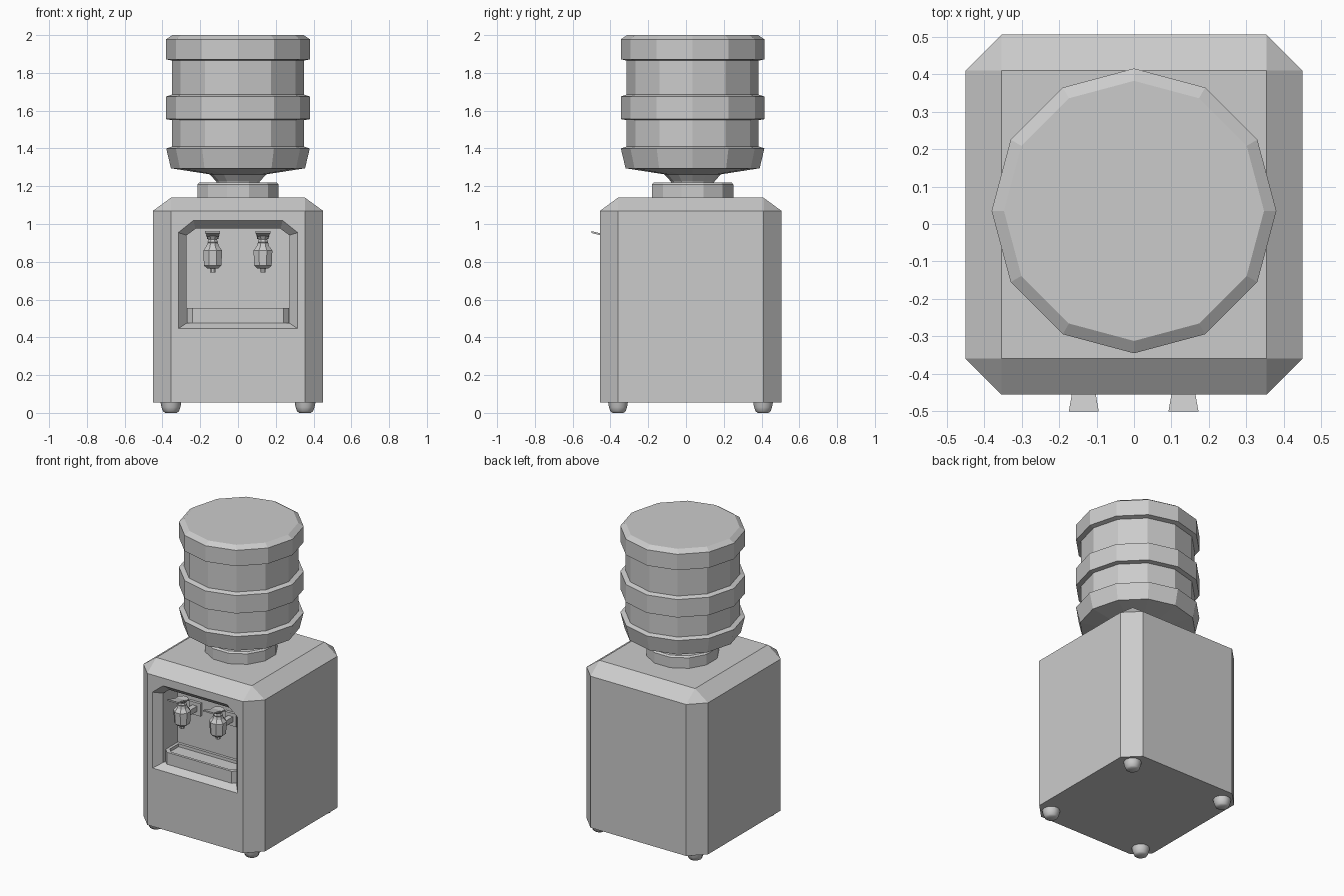
import bpy, bmesh
from math import sin, cos, pi, radians
from mathutils import Matrix

if "Cube" in bpy.data.objects:
    bpy.data.objects.remove(bpy.data.objects["Cube"], do_unlink=True)

grey = bpy.data.materials.new("matte grey")
grey.use_nodes = True
colour = (0.6, 0.6, 0.6, 1)
grey.diffuse_color = colour
grey.node_tree.nodes["Principled BSDF"].inputs["Base Color"].default_value = colour


def finish(name, bm):
    bmesh.ops.remove_doubles(bm, verts=bm.verts, dist=0.0005)
    bmesh.ops.recalc_face_normals(bm, faces=bm.faces)
    mesh = bpy.data.meshes.new(name)
    bm.to_mesh(mesh)
    bm.free()
    mesh.materials.append(grey)
    obj = bpy.data.objects.new(name, mesh)
    bpy.context.collection.objects.link(obj)
    return obj


def loft(name, rings):
    """Skin a stack of equal-length point rings and cap both ends."""
    bm = bmesh.new()
    loops = [[bm.verts.new(p) for p in ring] for ring in rings]
    n = len(loops[0])
    for a, b in zip(loops, loops[1:]):
        for i in range(n):
            j = (i + 1) % n
            bm.faces.new((a[i], a[j], b[j], b[i]))
    bm.faces.new(loops[0])
    bm.faces.new(loops[-1])
    return finish(name, bm)


def lathe(name, x, y, profile, sides=12, turn=0.0):
    angles = [turn + 2 * pi * i / sides for i in range(sides)]
    return loft(name, [[(x + r * cos(a), y + r * sin(a), z) for a in angles]
                       for r, z in profile])


def box(name, centre, size, tilt=0.0):
    bm = bmesh.new()
    bmesh.ops.create_cube(bm, size=1, matrix=Matrix.Translation(centre)
                          @ Matrix.Rotation(tilt, 4, "X") @ Matrix.Diagonal((*size, 1)))
    return finish(name, bm)


# Cabinet with chamfered upright and top edges
def octagon(x, y0, y1, cx, cy, z):
    return [(-x + cx, y0, z), (x - cx, y0, z), (x, y0 + cy, z), (x, y1 - cy, z),
            (x - cx, y1, z), (-x + cx, y1, z), (-x, y1 - cy, z), (-x, y0 + cy, z)]


FRONT, BACK, CUT = -0.455, 0.505, 0.096
cabinet = loft("cabinet", [
    octagon(0.45, FRONT, BACK, CUT, CUT, 0.055),
    octagon(0.45, FRONT, BACK, CUT, CUT, 1.07),
    octagon(0.45 - CUT, FRONT + CUT, BACK - CUT, 0, 0, 1.14)])


# Dispensing alcove with a sloped frame
def alcove_ring(y, w, low, shoulder, top_w, top):
    return [(-w, y, low), (w, y, low), (w, y, shoulder),
            (top_w, y, top), (-top_w, y, top), (-w, y, shoulder)]


INNER = (0.272, 0.475, 0.94, 0.225, 0.975)
cutter = loft("alcove_cutter", [
    alcove_ring(FRONT - 0.002, 0.318, 0.445, 0.955, 0.237, 1.02),
    alcove_ring(FRONT + 0.05, *INNER),
    alcove_ring(-0.25, *INNER)])
cutter.hide_render = True
cutter.hide_viewport = True
cut = cabinet.modifiers.new("alcove", "BOOLEAN")
cut.operation = "DIFFERENCE"
cut.solver = "EXACT"
cut.object = cutter


# Drip tray with chamfered front corners and a sunken top
def tray_ring(inset, z):
    w, y0, y1 = 0.27 - inset, -0.41 + inset, -0.251 - inset
    return [(-w, y1, z), (-w, y0 + 0.03, z), (-w + 0.03, y0, z),
            (w - 0.03, y0, z), (w, y0 + 0.03, z), (w, y1, z)]


loft("drip_tray", [tray_ring(0, 0.475), tray_ring(0, 0.555),
                   tray_ring(0.018, 0.555), tray_ring(0.018, 0.535)])

# Taps
TAP_Y = -0.4
for side, x in (("right", -0.134), ("left", 0.132)):
    lathe(side + "_tap_body", x, TAP_Y,
          [(0.032, 0.765), (0.05, 0.78), (0.054, 0.86), (0.036, 0.882), (0.03, 0.9)],
          8, pi / 8)
    lathe(side + "_tap_spout", x, TAP_Y, [(0.015, 0.742), (0.017, 0.77)], 8, pi / 8)
    lathe(side + "_tap_knob", x, TAP_Y,
          [(0.022, 0.89), (0.03, 0.905), (0.024, 0.917), (0.04, 0.94)], 8, pi / 8)
    # Flared lever tilting up towards the front
    loft(side + "_tap_lever", [
        [(x - w, y, z), (x + w, y, z), (x + w, y, z + 0.01), (x - w, y, z + 0.01)]
        for w, y, z in ((0.03, -0.37, 0.921), (0.032, -0.455, 0.941), (0.04, -0.5, 0.952))])
    box(side + "_tap_pipe", (x, -0.32, 0.825), (0.035, 0.15, 0.035))
    box(side + "_tap_mount", (x, -0.258, 0.822), (0.085, 0.02, 0.085))

# Bottle and its collar
BOTTLE_Y = 0.035
lathe("bottle_collar", 0, BOTTLE_Y,
      [(0.223, 1.138), (0.223, 1.21), (0.213, 1.22)], 12, radians(15))
lathe("water_bottle", 0, BOTTLE_Y, [
    (0.11, 1.2), (0.115, 1.225), (0.15, 1.263), (0.355, 1.295), (0.38, 1.4),
    (0.35, 1.41), (0.35, 1.55), (0.38, 1.555), (0.38, 1.675), (0.35, 1.685),
    (0.35, 1.865), (0.38, 1.872), (0.38, 1.978), (0.347, 2.0)])

# Rounded feet
for x in (-0.355, 0.355):
    for y in (-0.36, 0.408):
        foot = lathe("foot", x, y, [(0.03, 0), (0.042, 0.008), (0.05, 0.03), (0.055, 0.056)], 10)
        bpy.ops.object.select_all(action="DESELECT")
        foot.select_set(True)
        bpy.context.view_layer.objects.active = foot
        bpy.ops.object.shade_smooth_by_angle(angle=radians(50))
